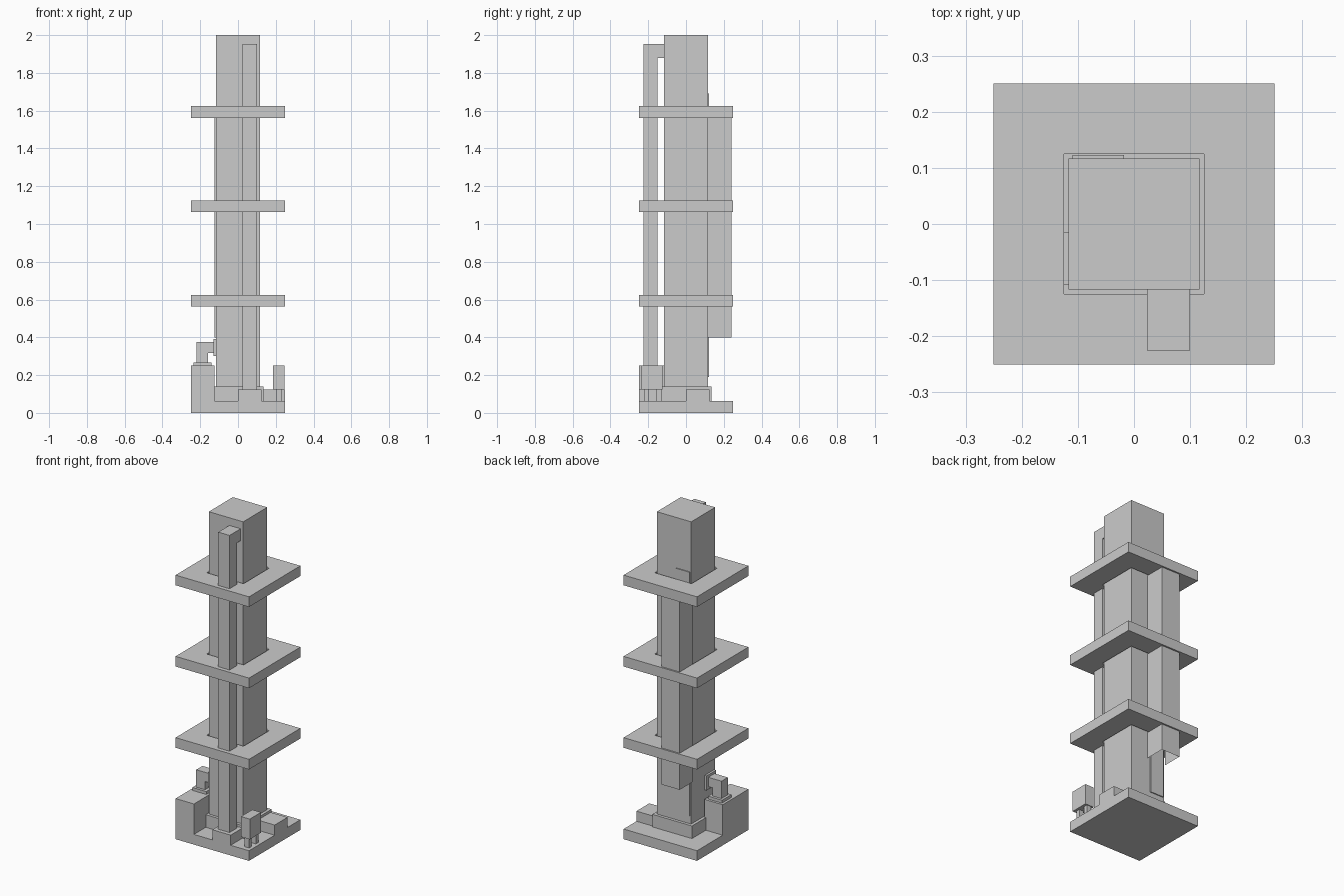
import bpy
import bmesh

if "Cube" in bpy.data.objects:
    bpy.data.objects.remove(bpy.data.objects["Cube"])


def new_object(name, bm):
    bmesh.ops.recalc_face_normals(bm, faces=bm.faces)
    mesh = bpy.data.meshes.new(name)
    bm.to_mesh(mesh)
    bm.free()
    obj = bpy.data.objects.new(name, mesh)
    bpy.context.collection.objects.link(obj)
    return obj


def box(name, x, y, z):
    """Box from (min, max) ranges on each axis."""
    bm = bmesh.new()
    bmesh.ops.create_cube(bm, size=1)
    for v in bm.verts:
        v.co = [r[0] if c < 0 else r[1] for c, r in zip(v.co, (x, y, z))]
    return new_object(name, bm)


def prism(name, points, axis, lo, hi):
    """Outline extruded along axis 0 (yz outline) or 1 (xz outline)."""
    bm = bmesh.new()
    place = (lambda p: (lo, p[0], p[1])) if axis == 0 else (lambda p: (p[0], lo, p[1]))
    face = bm.faces.new([bm.verts.new(place(p)) for p in points])
    ext = bmesh.ops.extrude_face_region(bm, geom=[face])
    for v in ext["geom"]:
        if isinstance(v, bmesh.types.BMVert):
            v.co[axis] = hi
    return new_object(name, bm)


def platform(name, z0, z1, outer=0.25, inner=0.125):
    """Square deck with a square hole for the column."""
    bm = bmesh.new()
    corners = [(-1, -1), (1, -1), (1, 1), (-1, 1)]
    rings = [[bm.verts.new((cx * r, cy * r, z)) for cx, cy in corners]
             for r, z in ((outer, z0), (outer, z1), (inner, z1), (inner, z0))]
    for a in range(4):
        p, q = rings[a], rings[(a + 1) % 4]
        for i in range(4):
            j = (i + 1) % 4
            bm.faces.new((p[i], p[j], q[j], q[i]))
    return new_object(name, bm)


# Base, plinth and main column
box("base_plate", (-0.25, 0.25), (-0.25, 0.25), (0, 0.0625))
box("plinth", (-0.135, 0.135), (-0.135, 0.135), (0.0625, 0.14))
box("column", (-0.117, 0.117), (-0.117, 0.117), (0.14, 2.0))

# Service decks
for i in range(3):
    z = 0.5625 + 0.5 * i
    platform(f"platform_{i + 1}", z, z + 0.0625)

# Front downpipe with its elbow into the column, on a footing
prism("front_pipe", [(-0.225, 0.125), (-0.152, 0.125), (-0.152, 1.88),
                     (-0.117, 1.88), (-0.117, 1.953), (-0.225, 1.953)],
      0, 0.023, 0.1)
box("front_footing", (0, 0.125), (-0.25, -0.135), (0.0625, 0.125))

# Right-hand footing
box("right_footing", (0.135, 0.25), (0, 0.125), (0.0625, 0.125))

# Left machine block with flanged outlet pipe
box("machine_block", (-0.25, -0.125), (-0.25, 0), (0.0625, 0.25))
box("outlet_flange", (-0.235, -0.14), (-0.108, -0.015), (0.25, 0.268))
prism("outlet_pipe", [(-0.22, 0.268), (-0.16, 0.268), (-0.16, 0.318),
                      (-0.13, 0.318), (-0.13, 0.375), (-0.22, 0.375)],
      1, -0.092, -0.031)
box("column_flange", (-0.13, -0.117), (-0.108, -0.015), (0.3, 0.39))

# Control cabinet on two legs
box("cabinet", (0.185, 0.245), (-0.235, -0.125), (0.125, 0.25))
for name, y in (("cabinet_leg_front", -0.22), ("cabinet_leg_back", -0.155)):
    box(name, (0.2, 0.23), (y, y + 0.025), (0.0625, 0.125))

# Back ladder strip and its open-bottomed safety cage
box("ladder", (-0.11, -0.018), (0.117, 0.123), (0.19, 1.69))
bm = bmesh.new()
path = [(-0.125, 0.117), (-0.125, 0.24), (0, 0.24), (0, 0.117)]
low = [bm.verts.new((x, y, 0.4)) for x, y in path]
high = [bm.verts.new((x, y, 1.5625)) for x, y in path]
for i in range(3):
    bm.faces.new((low[i], low[i + 1], high[i + 1], high[i]))
new_object("ladder_cage", bm)
